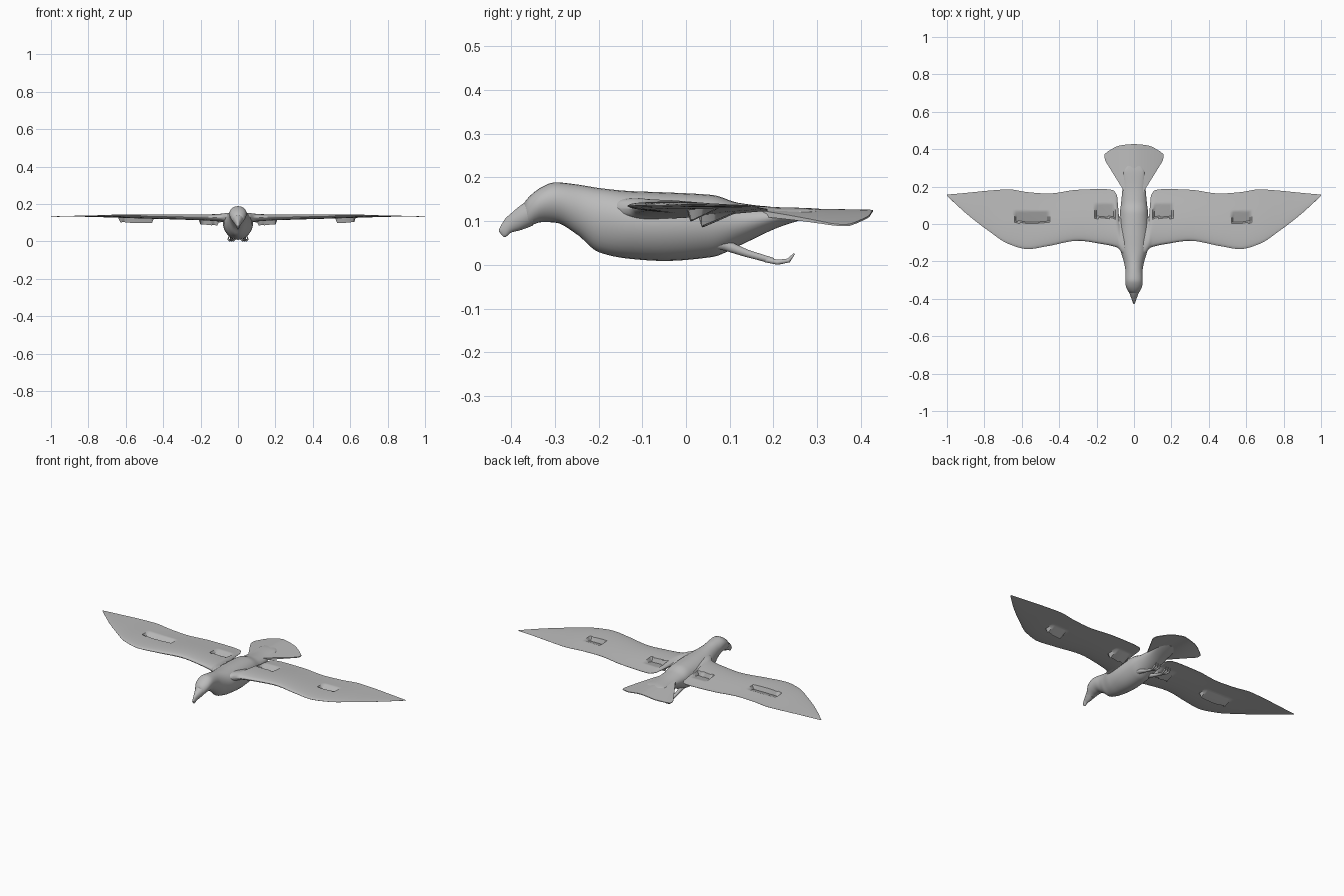
import bpy, bmesh, math
from mathutils import Vector

cube = bpy.data.objects.get("Cube")
if cube:
    bpy.data.objects.remove(cube)

GREY = (0.5, 0.5, 0.5, 1)
grey = bpy.data.materials.new("plain_grey")
grey.use_nodes = True
grey.diffuse_color = GREY
grey.node_tree.nodes["Principled BSDF"].inputs["Base Color"].default_value = GREY


def sample(rows, x):
    """Smooth monotone interpolation of table rows keyed by their first column."""
    x = min(max(x, rows[0][0]), rows[-1][0])
    i = next(k for k in range(len(rows) - 1) if x <= rows[k + 1][0])

    def slope(k, c):
        return (rows[k + 1][c] - rows[k][c]) / (rows[k + 1][0] - rows[k][0])

    def tangent(k, c):
        if k == 0 or k == len(rows) - 1:
            return slope(min(k, len(rows) - 2), c)
        a, b = slope(k - 1, c), slope(k, c)
        return 2 * a * b / (a + b) if a * b > 0 else 0

    h = rows[i + 1][0] - rows[i][0]
    t = (x - rows[i][0]) / h
    s = t * t * (3 - 2 * t)
    return [rows[i][c] * (1 - s) + rows[i + 1][c] * s
            + h * t * (1 - t) * ((1 - t) * tangent(i, c) - t * tangent(i + 1, c))
            for c in range(1, len(rows[0]))]


def loft(name, rings):
    """Skin closed rings of equal length and cap both ends."""
    bm = bmesh.new()
    loops = [[bm.verts.new(p) for p in ring] for ring in rings]
    for a, b in zip(loops, loops[1:]):
        for i in range(len(a)):
            j = (i + 1) % len(a)
            bm.faces.new((a[i], a[j], b[j], b[i]))
    bm.faces.new(loops[0])
    bm.faces.new(loops[-1])
    bmesh.ops.recalc_face_normals(bm, faces=bm.faces)
    mesh = bpy.data.meshes.new(name)
    bm.to_mesh(mesh)
    bm.free()
    mesh.materials.append(grey)
    obj = bpy.data.objects.new(name, mesh)
    bpy.context.collection.objects.link(obj)
    bpy.ops.object.select_all(action="DESELECT")
    obj.select_set(True)
    bpy.context.view_layer.objects.active = obj
    bpy.ops.object.shade_smooth_by_angle(angle=math.radians(50))
    return obj


def trunk(name, rows, steps):
    """Oval rings along y from rows of y, bottom, top, half width."""
    rings = []
    for k in range(steps + 1):
        y = rows[0][0] + (rows[-1][0] - rows[0][0]) * k / steps
        low, high, w = sample(rows, y)
        mid, r = (low + high) / 2, (high - low) / 2
        angles = [math.tau * i / 28 for i in range(28)]
        rings.append([(w * math.cos(a) * (1 + 0.12 * math.sin(a)), y, mid + r * math.sin(a))
                      for a in angles])
    return loft(name, rings)


def tube(name, points, radii):
    rings = []
    for k, p in enumerate(points):
        d = Vector(points[min(k + 1, len(points) - 1)]) - Vector(points[max(k - 1, 0)])
        u = d.cross(Vector((0, 0, 1))).normalized()
        v = u.cross(d).normalized()
        rings.append([Vector(p) + radii[k] * (u * math.cos(a) + v * math.sin(a))
                      for a in [math.tau * i / 10 for i in range(10)]])
    return loft(name, rings)


# Head, neck, breast and rump
trunk("body", [(-0.37, 0.083, 0.143, 0.022), (-0.355, 0.09, 0.16, 0.034),
               (-0.33, 0.098, 0.178, 0.044), (-0.30, 0.097, 0.189, 0.046),
               (-0.25, 0.07, 0.184, 0.046), (-0.2, 0.029, 0.176, 0.055),
               (-0.13, 0.014, 0.169, 0.074), (-0.05, 0.009, 0.166, 0.08),
               (0.06, 0.018, 0.16, 0.075), (0.12, 0.043, 0.142, 0.068),
               (0.21, 0.085, 0.132, 0.06), (0.28, 0.108, 0.13, 0.055),
               (0.31, 0.118, 0.127, 0.035)], 60)

# Hooked beak
trunk("beak", [(-0.428, 0.076, 0.081, 0.003), (-0.415, 0.063, 0.104, 0.008),
               (-0.4, 0.074, 0.118, 0.013), (-0.38, 0.079, 0.135, 0.021),
               (-0.35, 0.09, 0.155, 0.032)], 16)

# Wings: x, leading edge, trailing edge, middle height, thickness
WING = [(0.0, -0.19, 0.02, 0.132, 0.05), (0.06, -0.16, 0.025, 0.13, 0.05),
        (0.083, -0.13, 0.04, 0.129, 0.046), (0.09, -0.126, 0.15, 0.129, 0.044),
        (0.115, -0.118, 0.182, 0.129, 0.04), (0.17, -0.107, 0.187, 0.13, 0.034),
        (0.3, -0.09, 0.183, 0.132, 0.029), (0.46, -0.118, 0.163, 0.134, 0.024),
        (0.567, -0.134, 0.17, 0.135, 0.02), (0.67, -0.107, 0.185, 0.136, 0.016),
        (0.78, -0.035, 0.178, 0.136, 0.008), (0.89, 0.05, 0.167, 0.135, 0.005),
        (1.0, 0.15, 0.157, 0.133, 0.002)]


def sink(x, y, pockets):
    """Pockets drop sharply at the front and ramp up to the rear."""
    for x0, x1, y0, y1 in pockets:
        if x0 < x < x1 and y0 < y < y1:
            return 0.026 * (y1 - y) / (y1 - y0)
    return 0


def wing(name, side, pockets):
    rings = []
    for k in range(101):
        x = k / 100
        lead, trail, mid, thick = sample(WING, x)
        top, bottom = [], []
        for i in range(41):
            t = i / 40
            y = lead + (trail - lead) * t
            half = thick * (1.3 * math.sqrt(t) * (1 - t) ** 1.3 + 0.03)
            z = mid - 0.006 * t * (1 - x) - sink(x, y, pockets)
            top.append((side * x, y, z + half))
            bottom.append((side * x, y, z - half))
        rings.append(top + bottom[::-1])
    return loft(name, rings)


inner_pocket = (0.105, 0.205, 0.035, 0.11)
wing("left_wing", 1, [inner_pocket, (0.525, 0.625, 0.01, 0.07)])
wing("right_wing", -1, [inner_pocket, (0.455, 0.64, 0.01, 0.07)])

# Fanned tail with drooping sides: fan position, rim x, rim y
RIM = [(0, 0, 0.428), (0.4, 0.075, 0.42), (0.7, 0.128, 0.395),
       (0.88, 0.16, 0.365), (1, 0.152, 0.335)]
rings = []
for k in range(25):
    t = k / 12 - 1
    rim_x, rim_y = sample(RIM, abs(t))
    top, bottom = [], []
    for i in range(13):
        s = i / 12
        x = math.copysign(0.05 * abs(t) * (1 - s) + rim_x * s, t)
        y = 0.17 * (1 - s) + rim_y * s
        z = 0.124 - 0.034 * (abs(x) / 0.16) ** 1.4
        half = 0.002 + 0.005 * (1 - s)
        top.append((x, y, z + half))
        bottom.append((x, y, z - half))
    rings.append(top + bottom[::-1])
loft("tail", rings)

# Trailing legs with curled toes
for label, side in (("left", 1), ("right", -1)):
    tube(label + "_leg", [(side * 0.034, 0.04, 0.06), (side * 0.036, 0.09, 0.045),
                          (side * 0.036, 0.14, 0.026), (side * 0.035, 0.2, 0.009)],
         [0.02, 0.013, 0.009, 0.007])
    for n, spread in enumerate((-0.016, 0, 0.016)):
        x = side * 0.035
        tube(f"{label}_toe_{n + 1}", [(x, 0.18, 0.012), (x + spread * 0.6, 0.21, 0.006),
                                      (x + spread, 0.235, 0.01),
                                      (x + spread, 0.248, 0.026)],
             [0.006, 0.006, 0.005, 0.002])
